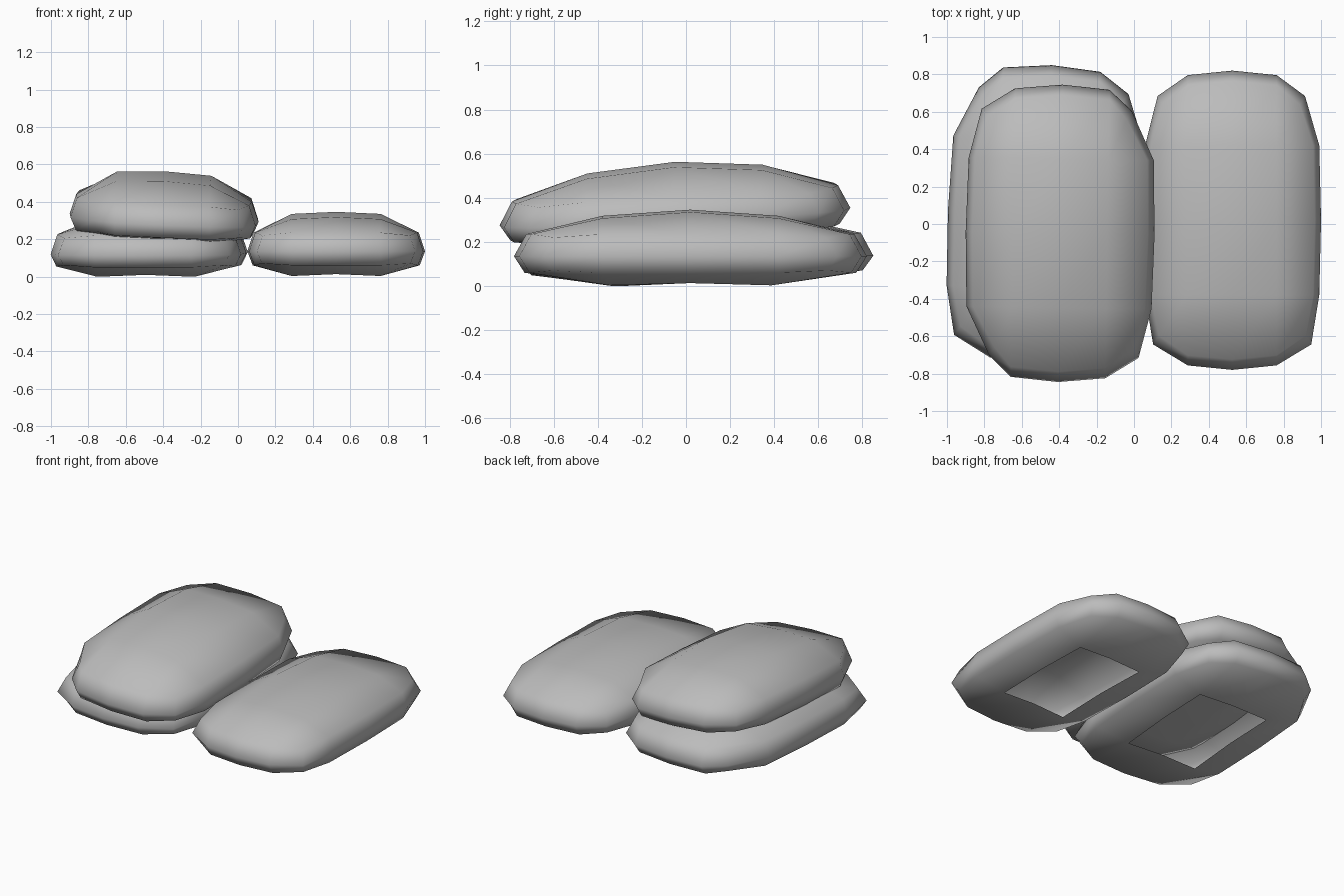
import bpy, bmesh, math

if "Cube" in bpy.data.objects:
    bpy.data.objects.remove(bpy.data.objects["Cube"])

STEPS = (-0.95, -0.5, 0.0, 0.5, 0.95)

cloth = bpy.data.materials.new("grey_cloth")
cloth.diffuse_color = (0.5, 0.5, 0.5, 1.0)
cloth.use_nodes = True
cloth.node_tree.nodes["Principled BSDF"].inputs["Base Color"].default_value = cloth.diffuse_color


def plan(i, j, scale, corners):
    """Rounded-rectangle position of grid point (i, j), unit half sizes."""
    u, v = STEPS[i], STEPS[j]
    edge_u, edge_v = i in (0, 4), j in (0, 4)
    if edge_u and edge_v:                      # clipped corner
        reach = corners[(i == 4) + 2 * (j == 4)]
        return math.copysign(reach, u) * scale, math.copysign(0.83, v) * scale
    if edge_u:
        u = math.copysign(1.0 - 0.04 * abs(v), u) * scale
    elif edge_v:
        v = math.copysign(1.0 - 0.06 * abs(u), v) * scale
    return u, v


def bag(name, centre, half, z, corners, turn=0.0, slope=(0, 0), open_bottom=True):
    """z = top centre, top inner x, top inner y, shoulder, equator, low ring, bottom inner.
    corners = sideways reach at front left, front right, back left, back right."""
    bm = bmesh.new()
    c, s = math.cos(turn), math.sin(turn)

    def vert(i, j, scale, height):
        u, v = plan(i, j, scale, corners)
        x, y = u * half[0], v * half[1]
        h = height + slope[0] * x + slope[1] * y
        return bm.verts.new((centre[0] + c * x - s * y, centre[1] + s * x + c * y, h))

    top, mid, low = {}, {}, {}
    for i in range(5):
        for j in range(5):
            rim = i in (0, 4) or j in (0, 4)
            corner = i in (0, 4) and j in (0, 4)
            if rim:
                top[i, j] = vert(i, j, 0.93, z[3] - 0.015 * corner)
                mid[i, j] = vert(i, j, 1.0, z[4])
                low[i, j] = vert(i, j, 0.94, z[5] + 0.01 * corner)
            else:
                h = z[0] - (z[0] - z[1]) * (i != 2) - (z[0] - z[2]) * (j != 2)
                top[i, j] = vert(i, j, 1.0, h)
                if (i, j) != (2, 2) or not open_bottom:
                    low[i, j] = vert(i, j, 0.92, z[6] + 0.01 * (i == 2 or j == 2))
                    if j != 2:                 # opening is a little shorter than the crown
                        low[i, j].co.y += (centre[1] - low[i, j].co.y) * 0.08

    # top and bottom panels, with the hidden underside left open on ground bags
    for i in range(4):
        for j in range(4):
            quad = [(i, j), (i + 1, j), (i + 1, j + 1), (i, j + 1)]
            bm.faces.new([top[k] for k in quad])
            if all(k in low for k in quad):
                bm.faces.new([low[k] for k in reversed(quad)])

    # side wall
    loop = ([(i, 0) for i in range(4)] + [(4, j) for j in range(4)]
            + [(i, 4) for i in range(4, 0, -1)] + [(0, j) for j in range(4, 0, -1)])
    for a, b in zip(loop, loop[1:] + loop[:1]):
        bm.faces.new((low[a], low[b], mid[b], mid[a]))
        bm.faces.new((mid[a], mid[b], top[b], top[a]))

    for f in bm.faces:
        f.smooth = True
    mesh = bpy.data.meshes.new(name)
    bm.to_mesh(mesh)
    bm.free()
    mesh.materials.append(cloth)
    obj = bpy.data.objects.new(name, mesh)
    bpy.context.collection.objects.link(obj)
    return obj


# two bags on the ground, one resting on the left bag
bag("right_bag", (0.525, 0.02), (0.475, 0.80),
    (0.346, 0.335, 0.318, 0.235, 0.135, 0.06, 0.003), (0.89, 0.89, 0.84, 0.82))
bag("left_bag", (-0.475, 0.05), (0.52, 0.80),
    (0.335, 0.32, 0.31, 0.23, 0.125, 0.06, 0.005), (0.88, 0.88, 0.74, 0.80),
    turn=-0.045, slope=(0, 0.015))
bag("upper_bag", (-0.395, -0.05), (0.505, 0.795),
    (0.563, 0.55, 0.53, 0.42, 0.315, 0.245, 0.205), (0.73, 0.85, 0.85, 0.74),
    turn=-0.015, slope=(-0.045, 0.05), open_bottom=False)
